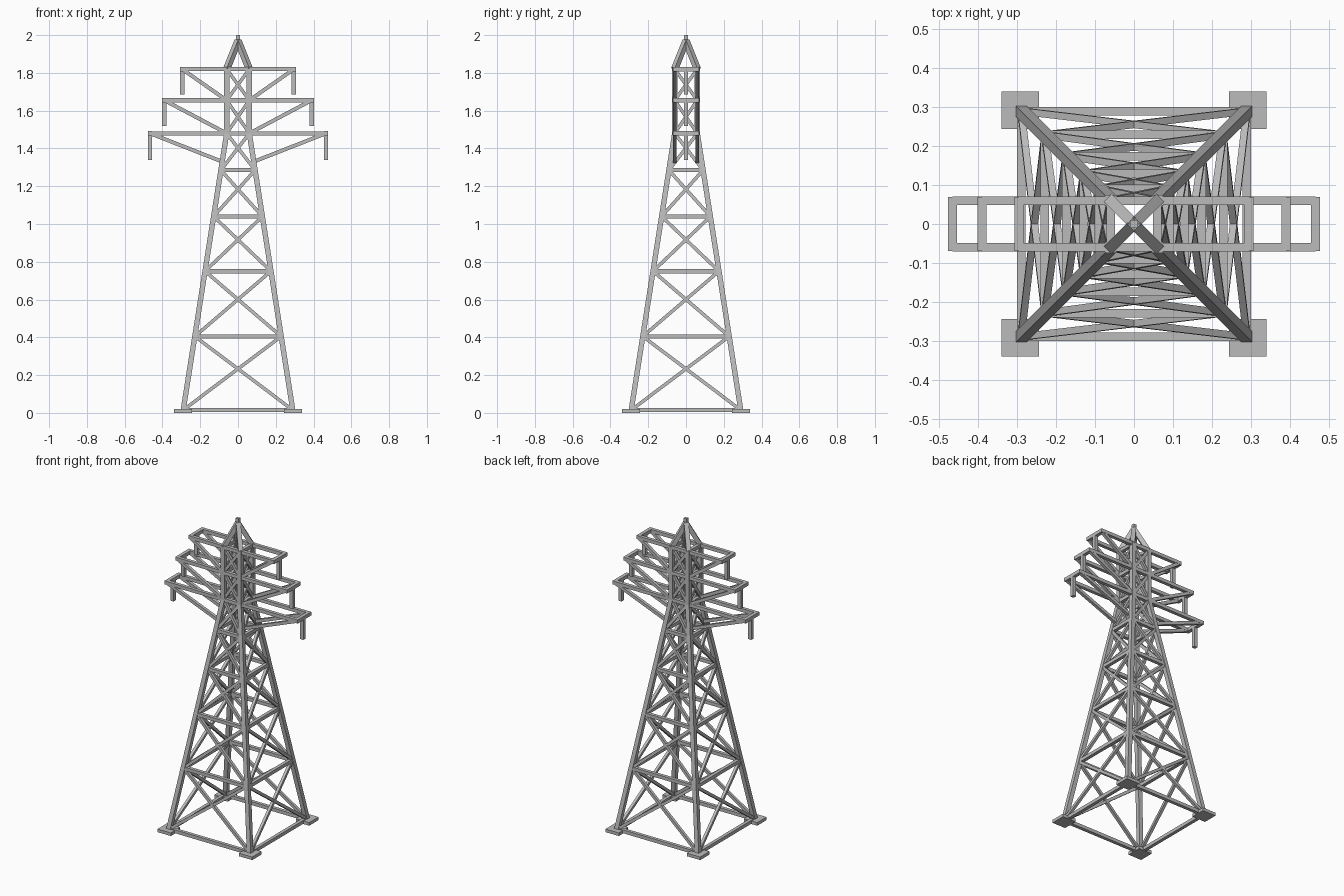
import bpy
import bmesh
from mathutils import Vector, Matrix

cube = bpy.data.objects.get("Cube")
if cube:
    bpy.data.objects.remove(cube)

steel = bpy.data.materials.new("grey_steel")
steel.use_nodes = True
GREY = (0.5, 0.5, 0.5, 1)
steel.diffuse_color = GREY
steel.node_tree.nodes["Principled BSDF"].inputs["Base Color"].default_value = GREY

BASE, WAIST = 0.29, 0.06
LEVELS = [0.015, 0.405, 0.75, 1.04, 1.285, 1.48, 1.655, 1.82]
Z0, ZW, ZTOP = LEVELS[0], LEVELS[5], LEVELS[7]
CORNERS = [(1, 1), (-1, 1), (-1, -1), (1, -1)]


def half_width(z):
    t = min((z - Z0) / (ZW - Z0), 1)
    return BASE + (WAIST - BASE) * t


def corner(i, z):
    sx, sy = CORNERS[i % 4]
    w = half_width(z)
    return Vector((sx * w, sy * w, z))


def bar(bm, a, b, width=0.02, side=(0, 0, 1)):
    """Square bar from a to b with one face turned towards side."""
    a, b = Vector(a), Vector(b)
    axis = (b - a).normalized()
    u = axis.cross(Vector(side)).normalized()
    v = axis.cross(u)
    frame = Matrix((u * width, v * width, axis * (b - a).length)).transposed().to_4x4()
    frame.translation = (a + b) / 2
    bmesh.ops.create_cube(bm, size=1, matrix=frame)


def leg_post(bm, points, width):
    """Post with a level square section swept through the points."""
    h = width / 2
    rings = [[bm.verts.new(p + Vector((sx * h, sy * h, 0))) for sx, sy in CORNERS]
             for p in points]
    for low, high in zip(rings, rings[1:]):
        for i in range(4):
            j = (i + 1) % 4
            bm.faces.new((low[i], low[j], high[j], high[i]))
    bm.faces.new(rings[0][::-1])
    bm.faces.new(rings[-1])


def finish(name, bm):
    bmesh.ops.recalc_face_normals(bm, faces=bm.faces[:])
    mesh = bpy.data.meshes.new(name)
    bm.to_mesh(mesh)
    bm.free()
    mesh.materials.append(steel)
    bpy.context.collection.objects.link(bpy.data.objects.new(name, mesh))


# Foot pads
bm = bmesh.new()
for sx, sy in CORNERS:
    bmesh.ops.create_cube(bm, size=1, matrix=Matrix.Translation(
        (sx * 0.292, sy * 0.292, 0.01)) @ Matrix.Diagonal((0.096, 0.096, 0.02, 1)))
finish("foot_pads", bm)

# Corner legs, sloping to the waist and then upright
bm = bmesh.new()
for i in range(4):
    leg_post(bm, [corner(i, z) for z in (Z0, ZW, ZTOP + 0.01)], 0.028)
finish("legs", bm)

# Level rails and crossed braces on the four sides
rails, braces = bmesh.new(), bmesh.new()
for i in range(4):
    for z in LEVELS:
        bar(rails, corner(i, z), corner(i + 1, z), 0.022)
    normal = corner(i, Z0) + corner(i + 1, Z0)
    normal.z = 0
    for low, high in zip(LEVELS, LEVELS[1:]):
        bar(braces, corner(i, low), corner(i + 1, high), 0.018, normal)
        bar(braces, corner(i + 1, low), corner(i, high), 0.018, normal)
finish("rails", rails)
finish("cross_braces", braces)

# Peak over the body
bm = bmesh.new()
for i in range(4):
    bar(bm, corner(i, ZTOP), (0, 0, 1.97), 0.028)
bar(bm, (0, 0, 1.94), (0, 0, 2), 0.02, (0, 1, 0))
finish("peak", bm)

# Three pairs of cross arms: reach, height, strut foot, hanger bottom
ARMS = [("lower", 0.466, 1.48, 1.33, 1.34),
        ("middle", 0.39, 1.655, 1.48, 1.52),
        ("upper", 0.296, 1.82, 1.655, 1.685)]
for name, reach, z, foot, drop in ARMS:
    arms, hangers = bmesh.new(), bmesh.new()
    for sx in (1, -1):
        tip = sx * reach
        for y in (-WAIST, WAIST):
            bar(arms, (sx * WAIST, y, z), (tip, y, z), 0.022)
            bar(arms, (sx * half_width(foot), y, foot), (tip, y, z), 0.02)
        bar(arms, (tip, -0.07, z), (tip, 0.07, z), 0.023)
        bar(hangers, (tip, 0, drop), (tip, 0, z), 0.023, (0, 1, 0))
    finish(name + "_arms", arms)
    finish(name + "_hangers", hangers)
